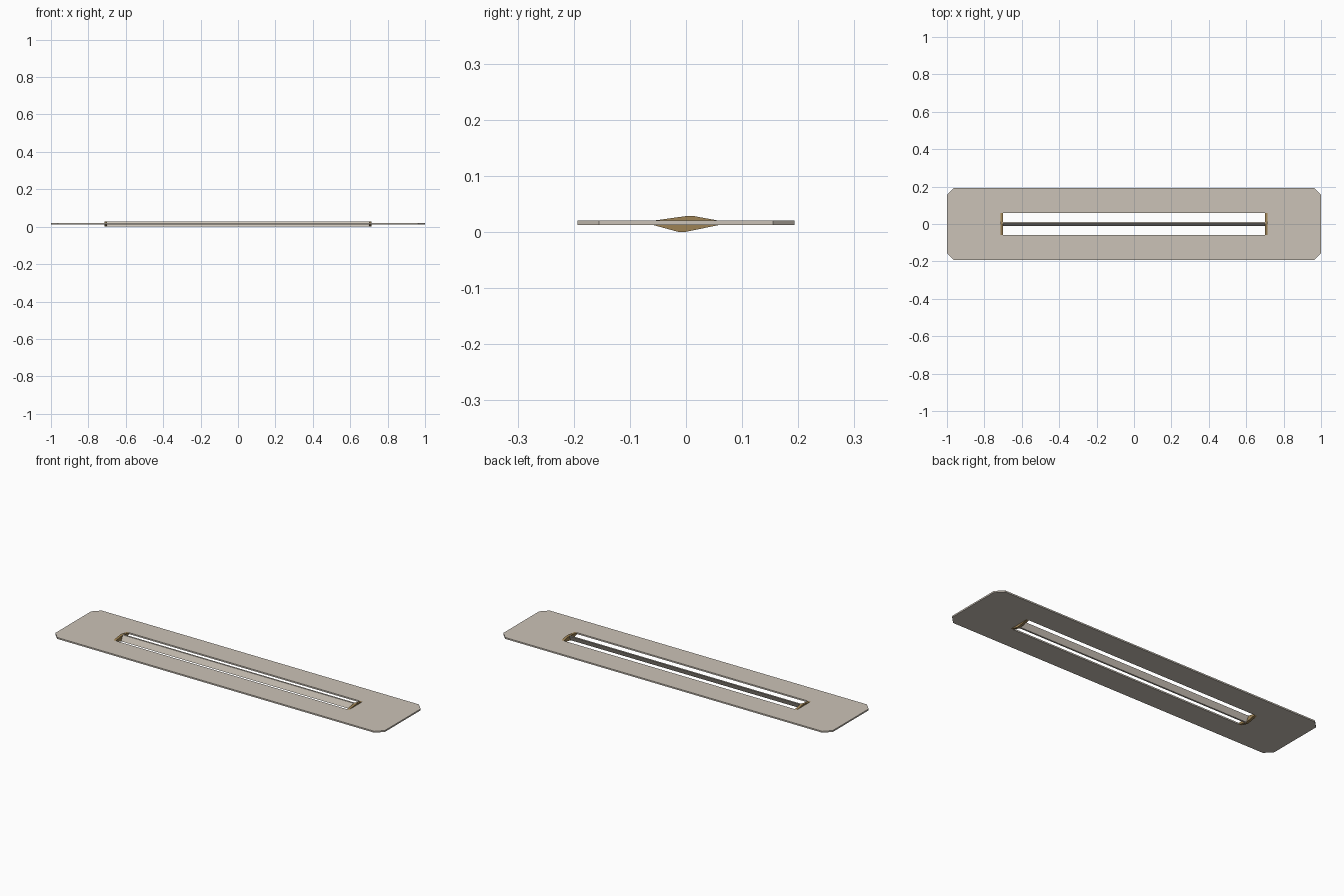
import bpy, bmesh

if "Cube" in bpy.data.objects:
    bpy.data.objects.remove(bpy.data.objects["Cube"])

def material(name, rgb):
    m = bpy.data.materials.new(name)
    m.diffuse_color = (*rgb, 1)
    m.use_nodes = True
    m.node_tree.nodes["Principled BSDF"].inputs["Base Color"].default_value = m.diffuse_color
    return m

STONE = material("warm_light_grey", (0.60, 0.545, 0.475))
BRASS = material("dull_brass", (0.34, 0.225, 0.09))

def finish(name, bm, mat):
    bmesh.ops.recalc_face_normals(bm, faces=bm.faces)
    me = bpy.data.meshes.new(name)
    bm.to_mesh(me)
    bm.free()
    me.materials.append(mat)
    ob = bpy.data.objects.new(name, me)
    bpy.context.collection.objects.link(ob)
    return ob

def prism_x(name, profile, x0, x1, mat):
    """Extrude a y-z profile along x."""
    bm = bmesh.new()
    f = bm.faces.new([bm.verts.new((x0, y, z)) for y, z in profile])
    r = bmesh.ops.extrude_face_region(bm, geom=[f])
    bmesh.ops.translate(bm, vec=(x1 - x0, 0, 0),
                        verts=[v for v in r["geom"] if isinstance(v, bmesh.types.BMVert)])
    return finish(name, bm, mat)

# Main dimensions
HX, HY, CUT = 1.0, 0.193, 0.038      # plate half size and corner cut
SX, SY = 0.708, 0.058                # slot half size
Z0, Z1, TOP = 0.0125, 0.0205, 0.029  # plate bottom, plate top, slat top

# Plate with clipped corners and a long slot
bm = bmesh.new()
outer, inner = [], []
for sx, sy in ((1, 1), (-1, 1), (-1, -1), (1, -1)):
    a = bm.verts.new((sx * HX, sy * (HY - CUT), Z0))
    b = bm.verts.new((sx * (HX - CUT), sy * HY, Z0))
    outer.append((a, b) if sx * sy > 0 else (b, a))
    inner.append(bm.verts.new((sx * SX, sy * SY, Z0)))
for i in range(4):
    j = (i + 1) % 4
    bm.faces.new((outer[i][0], outer[i][1], inner[i]))
    bm.faces.new((outer[i][1], outer[j][0], inner[j], inner[i]))
r = bmesh.ops.extrude_face_region(bm, geom=bm.faces[:])
bmesh.ops.translate(bm, vec=(0, 0, Z1 - Z0),
                    verts=[v for v in r["geom"] if isinstance(v, bmesh.types.BMVert)])
finish("slotted_plate", bm, STONE)

# Tilted slat running along the slot
T0, T1 = 0.003, 0.012
slat = [(-T1, 0), (-T0, 0), (T1, TOP), (T0, TOP)]
prism_x("tilted_slat", slat, -0.703, 0.703, STONE)

# Brass end brackets holding the slat
bracket = [(-SY, Z0), (-T1, 0), (-T0, 0), (SY, Z0),
           (SY, Z1), (T1, TOP), (T0, TOP), (-SY, Z1)]
for side, s in (("left", -1), ("right", 1)):
    prism_x(side + "_end_bracket", bracket, s * 0.701, s * 0.715, BRASS)
